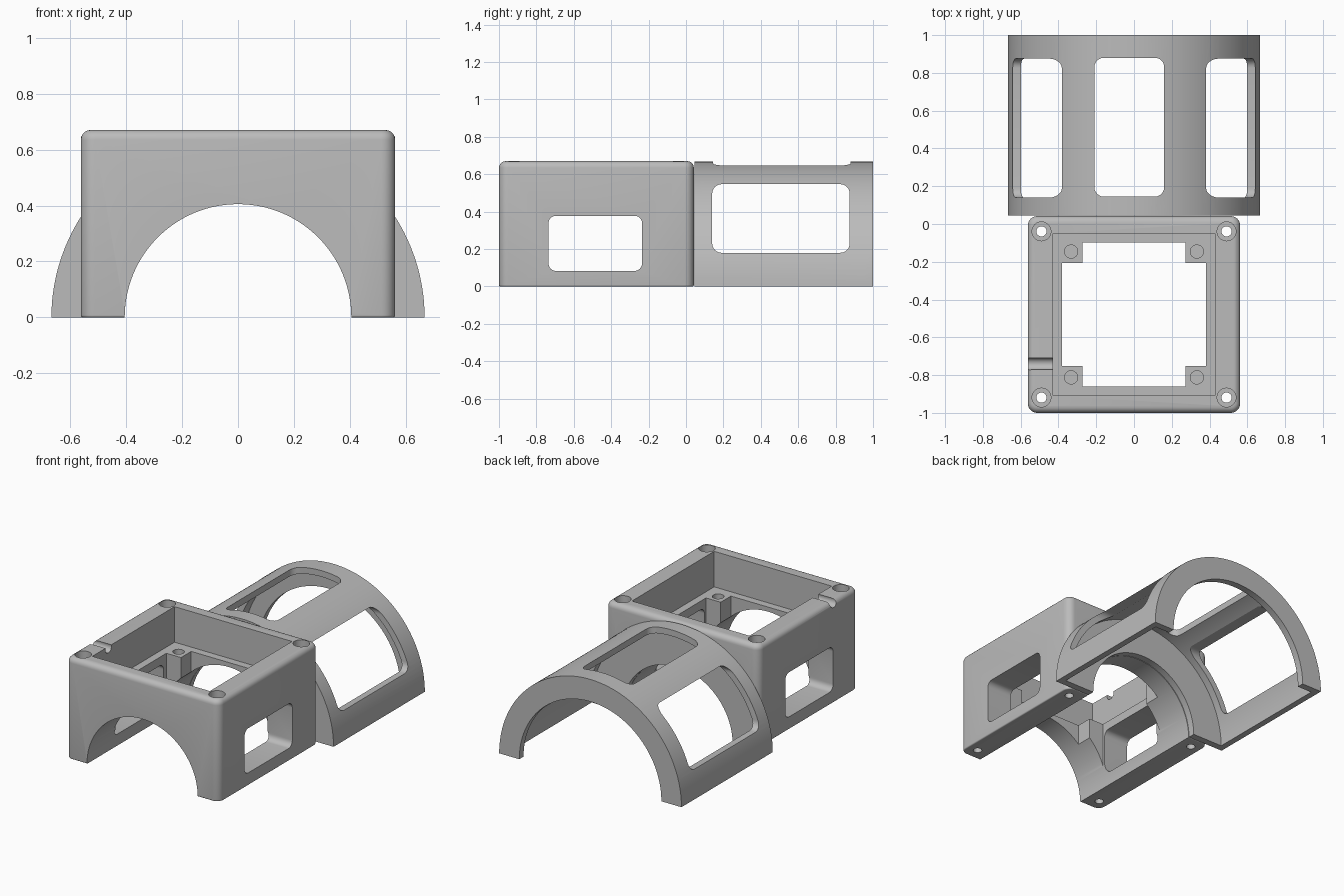
import bpy, bmesh, math

old = bpy.data.objects.get("Cube")
if old:
    bpy.data.objects.remove(old, do_unlink=True)

GREY = (0.5, 0.5, 0.5, 1)
grey = bpy.data.materials.new("plain grey")
grey.use_nodes = True
grey.diffuse_color = GREY
grey.node_tree.nodes["Principled BSDF"].inputs["Base Color"].default_value = GREY

PLACE = {"X": lambda a, b, t: (t, a, b),
         "Y": lambda a, b, t: (a, t, b),
         "Z": lambda a, b, t: (a, b, t)}


def prism(name, pts, axis, lo, hi, top_bevel=0, base_bevel=0):
    """Extrude a 2D outline along an axis from lo to hi."""
    bm = bmesh.new()
    ends = [[bm.verts.new(PLACE[axis](a, b, t)) for a, b in pts] for t in (lo, hi)]
    n = len(pts)
    bm.faces.new(ends[0])
    bm.faces.new(ends[1])
    for i in range(n):
        j = (i + 1) % n
        bm.faces.new((ends[0][i], ends[0][j], ends[1][j], ends[1][i]))
    bmesh.ops.recalc_face_normals(bm, faces=bm.faces)
    for level, size in ((hi, top_bevel), (lo, base_bevel)):
        if size:
            rim = [e for e in bm.edges if all(abs(v.co.z - level) < 1e-5 for v in e.verts)]
            bmesh.ops.bevel(bm, geom=rim, offset=size, segments=5, profile=0.5, affect="EDGES")
    mesh = bpy.data.meshes.new(name)
    bm.to_mesh(mesh)
    bm.free()
    mesh.materials.append(grey)
    obj = bpy.data.objects.new(name, mesh)
    bpy.context.collection.objects.link(obj)
    return obj


def arc(r, a0, a1, steps, cx=0, cy=0):
    return [(cx + r * math.cos(math.radians(a0 + (a1 - a0) * i / steps)),
             cy + r * math.sin(math.radians(a0 + (a1 - a0) * i / steps)))
            for i in range(steps + 1)]


def circle(cx, cy, r, steps=32):
    return arc(r, 0, 360, steps, cx, cy)[:-1]


def rounded(x0, x1, y0, y1, r, steps=6):
    corners = ((x1 - r, y1 - r, 0), (x0 + r, y1 - r, 90),
               (x0 + r, y0 + r, 180), (x1 - r, y0 + r, 270))
    return [p for cx, cy, a in corners for p in arc(r, a, a + 90, steps, cx, cy)]


def rect(x0, x1, y0, y1):
    return [(x0, y0), (x1, y0), (x1, y1), (x0, y1)]


def half_ring(outer, inner):
    return arc(outer, 0, 180, 72) + arc(inner, 180, 0, 72)


def combine(obj, tool, operation="DIFFERENCE"):
    mod = obj.modifiers.new("combine", "BOOLEAN")
    mod.operation = operation
    mod.solver = "EXACT"
    mod.object = tool
    bpy.context.view_layer.objects.active = obj
    bpy.ops.object.modifier_apply(modifier=mod.name)
    bpy.data.objects.remove(tool, do_unlink=True)


def cut(obj, pts, axis, lo, hi):
    combine(obj, prism("cutter", pts, axis, lo, hi))


def smooth(obj):
    bpy.ops.object.select_all(action="DESELECT")
    obj.select_set(True)
    bpy.context.view_layer.objects.active = obj
    bpy.ops.object.shade_smooth_by_angle(angle=math.radians(25))


# Housing block with rounded corners
TOP, MID = 0.67, -0.479
box = prism("housing", rounded(-0.562, 0.562, -1, 0.042, 0.05), "Z", 0, TOP, 0.035, 0.008)

# Tunnel running front to back
cut(box, circle(0, 0, 0.405, 128), "Y", -1.2, 0.2)

# Top pocket, leaving a ledge
LEDGE = 0.435
cut(box, rect(-0.43, 0.43, MID - 0.43, MID + 0.43), "Z", LEDGE, 0.9)

# Inner opening, leaving four corner posts
W, N = 0.38, 0.273
outline = []
for sx, sy in ((1, 1), (-1, 1), (-1, -1), (1, -1)):
    corner = [(W * sx, MID + N * sy), (N * sx, MID + N * sy), (N * sx, MID + W * sy)]
    outline += corner if sx == sy else corner[::-1]
cut(box, outline, "Z", -0.1, 0.55)

# Post holes and stepped screw holes in the corners
for sx in (-1, 1):
    for sy in (-1, 1):
        cut(box, circle(0.333 * sx, MID + 0.333 * sy, 0.035), "Z", 0.34, 0.55)
        x, y = 0.49 * sx, MID + 0.44 * sy
        cut(box, circle(x, y, 0.05), "Z", TOP - 0.06, 0.9)
        cut(box, circle(x, y, 0.027), "Z", -0.1, 0.8)

# Side windows and cable groove
cut(box, rounded(-0.735, -0.235, 0.083, 0.378, 0.04), "X", -0.8, 0.8)
cut(box, circle(-0.74, 0.66, 0.032), "X", -0.7, -0.4)
smooth(box)

# Half-round cover: thin shell with window openings
R, Y0, Y1 = 0.667, 0.046, 1.0
cover = prism("arched_cover", half_ring(R, 0.626), "Y", Y0, Y1)
cut(cover, rounded(0.14, 0.875, 0.18, 0.547, 0.05), "X", -0.8, 0.8)
cut(cover, rounded(-0.21, 0.16, 0.145, 0.88, 0.05), "Z", 0.4, 0.8)

# End flanges of the cover
for name, inner, lo, hi in (("front_flange", 0.405, Y0, Y0 + 0.045),
                            ("back_flange", 0.52, Y1 - 0.045, Y1)):
    combine(cover, prism(name, half_ring(R, inner), "Y", lo, hi), "UNION")
smooth(cover)
